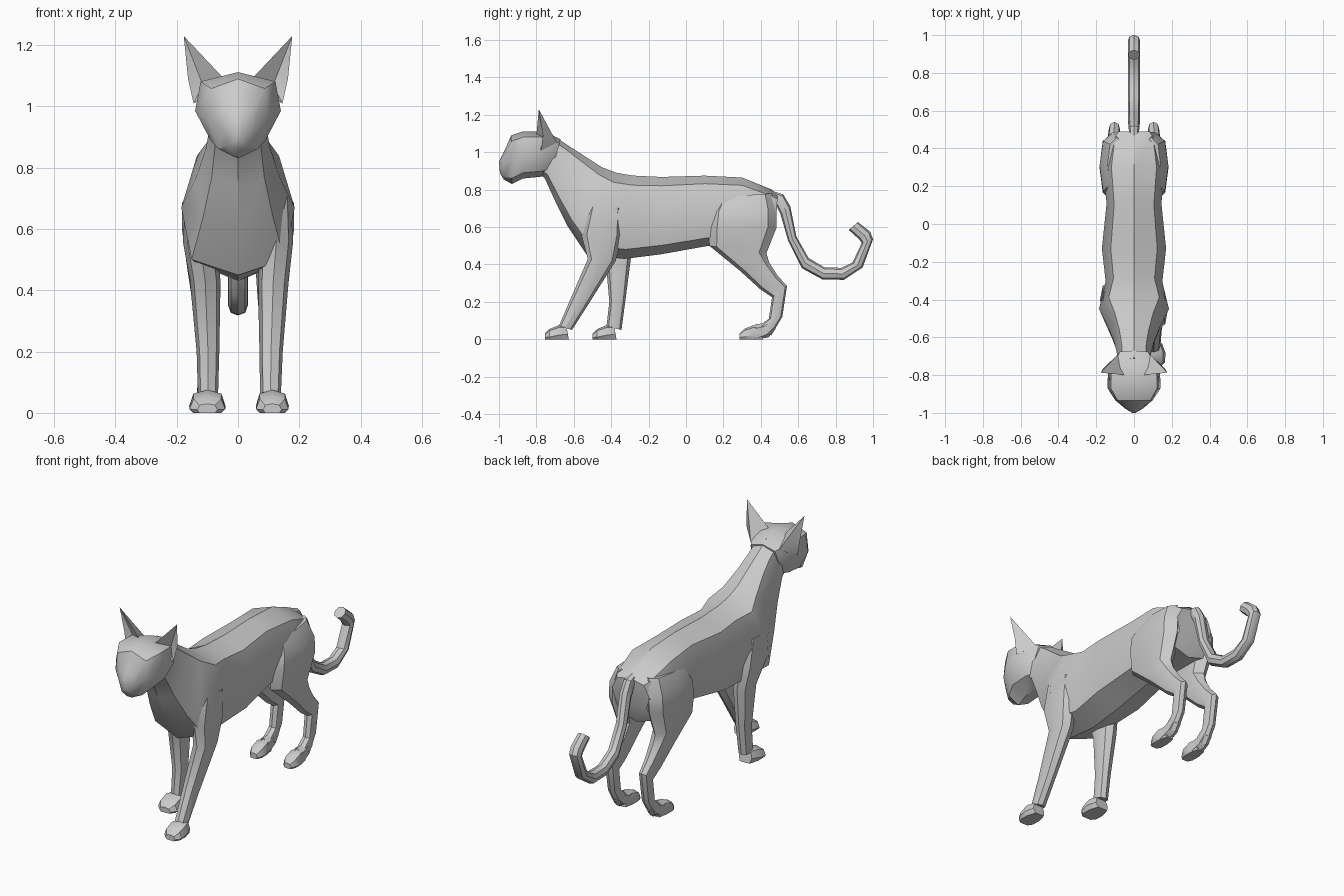
import bpy, bmesh
from math import sin, cos, tau, copysign


def finish(name, bm, angle=0.6):
    bmesh.ops.recalc_face_normals(bm, faces=bm.faces)
    me = bpy.data.meshes.new(name)
    bm.to_mesh(me)
    bm.free()
    ob = bpy.data.objects.new(name, me)
    bpy.context.collection.objects.link(ob)
    bpy.ops.object.select_all(action='DESELECT')
    ob.select_set(True)
    bpy.context.view_layer.objects.active = ob
    bpy.ops.object.shade_smooth_by_angle(angle=angle)
    return ob


def loft(name, rings, n=8, power=0.85, egg=0.0, side=1):
    """Rings are (y1, z1, y2, z2, centre x, half width): two opposite points in side view."""
    def p(v):
        return copysign(abs(v) ** power, v)
    bm = bmesh.new()
    loops = []
    for y1, z1, y2, z2, cx, hw in rings:
        loop = []
        for i in range(n):
            c, s = p(round(cos(tau * i / n), 6)), p(round(sin(tau * i / n), 6))
            x = cx + hw * s * (1 + egg * c)
            y = (y1 + y2) / 2 + c * (y1 - y2) / 2
            z = (z1 + z2) / 2 + c * (z1 - z2) / 2
            loop.append(bm.verts.new((side * x, y, max(z, 0))))
        loops.append(loop)
    for a, b in zip(loops, loops[1:]):
        for i in range(n):
            j = (i + 1) % n
            bm.faces.new((a[i], a[j], b[j], b[i]))
    bm.faces.new(loops[0])
    bm.faces.new(loops[-1])
    return finish(name, bm)


# Torso and neck
loft("body", [
    (-.71, 1.09, -.80, .90, 0, .085),
    (-.62, 1.03, -.755, .86, 0, .09),
    (-.55, .985, -.70, .74, 0, .105),
    (-.45, .92, -.63, .60, 0, .14),
    (-.37, .89, -.53, .45, 0, .185),
    (-.28, .875, -.33, .43, 0, .15),
    (-.13, .868, -.13, .455, 0, .17),
    (.10, .875, .12, .50, 0, .145),
    (.30, .865, .30, .50, 0, .165),
    (.46, .80, .44, .51, 0, .14),
    (.49, .77, .48, .60, 0, .115)], power=0.75, egg=-0.08)

# Head with wedge-shaped muzzle
loft("head", [
    (-.67, 1.07, -.72, .89, 0, .085),
    (-.76, 1.11, -.77, .87, 0, .138),
    (-.87, 1.112, -.87, .86, 0, .14),
    (-.935, 1.09, -.93, .83, 0, .10),
    (-.975, 1.0, -.975, .855, 0, .05),
    (-1.0, .95, -.995, .89, 0, .012)], power=0.8, egg=0.2)

# Ears: pointed shells, hollow at the front
for side, label in ((1, "right"), (-1, "left")):
    bm = bmesh.new()
    tip, inner, outer, bulge, back, hollow = [bm.verts.new((side * x, y, z)) for x, y, z in (
        (.177, -.787, 1.23), (.045, -.80, 1.09), (.145, -.775, 1.01),
        (.163, -.765, 1.09), (.085, -.69, 1.05), (.115, -.755, 1.07))]
    for f in ((tip, inner, hollow), (tip, hollow, bulge), (hollow, outer, bulge),
              (inner, outer, hollow), (tip, back, inner), (tip, bulge, back),
              (bulge, outer, back), (inner, back, outer)):
        bm.faces.new(f)
    finish(label + "_ear", bm)

# Front legs: right one strides ahead, left one stands upright
loft("right_front_leg", [
    (-.52, .72, -.34, .70, .135, .035),
    (-.56, .56, -.34, .56, .125, .055),
    (-.525, .43, -.375, .42, .115, .05),
    (-.62, .21, -.52, .19, .108, .038),
    (-.68, .07, -.61, .05, .106, .034)], power=0.9)
loft("left_front_leg", [
    (-.52, .72, -.34, .70, .135, .035),
    (-.50, .56, -.30, .56, .125, .055),
    (-.43, .43, -.295, .43, .107, .05),
    (-.41, .20, -.325, .20, .098, .037),
    (-.425, .07, -.345, .05, .098, .033)], power=0.9, side=-1)


def paw(name, y, x, side, s=1.0):
    # Toe at y, flat sole on the ground
    loft(name, [
        (y, .03, y, -.01, x, .03 * s),
        (y + .025, .055, y + .025, -.03, x, .053 * s),
        (y + .075, .075, y + .075, -.03, x, .054 * s),
        (y + .115, .075, y + .13, -.02, x, .036 * s)], power=0.75, side=side)


paw("right_front_paw", -.755, .112, 1)
paw("left_front_paw", -.50, .10, -1, 1.1)

# Hind legs, paired
for side, label in ((1, "right"), (-1, "left")):
    loft(label + "_hind_leg", [
        (.17, .76, .46, .78, .09, .05),
        (.13, .68, .485, .69, .11, .072),
        (.12, .60, .485, .60, .115, .068),
        (.125, .50, .43, .46, .112, .055),
        (.29, .365, .445, .41, .108, .045),
        (.40, .265, .49, .34, .105, .035),
        (.46, .225, .54, .285, .104, .03),
        (.443, .11, .515, .12, .104, .028),
        (.395, .075, .455, .02, .104, .03)], power=0.85, side=side)
    paw(label + "_hind_paw", .285, .104, side, .75)
    loft(label + "_hind_heel", [
        (.37, .08, .37, -.02, .104, .035),
        (.41, .085, .44, .01, .104, .03),
        (.445, .10, .48, .055, .104, .027)], n=6, side=side)

# Tail: drops behind the rump and hooks upward
loft("tail", [
    (.44, .80, .46, .72, 0, .022),
    (.52, .775, .485, .71, 0, .028),
    (.558, .71, .505, .67, 0, .031),
    (.59, .55, .545, .53, 0, .031),
    (.655, .435, .62, .38, 0, .031),
    (.74, .385, .73, .32, 0, .031),
    (.83, .382, .845, .318, 0, .032),
    (.89, .41, .945, .385, 0, .032),
    (.94, .515, 1.0, .535, 0, .033),
    (.925, .535, .985, .575, 0, .033),
    (.87, .585, .92, .627, 0, .031)], n=8, power=0.9)
